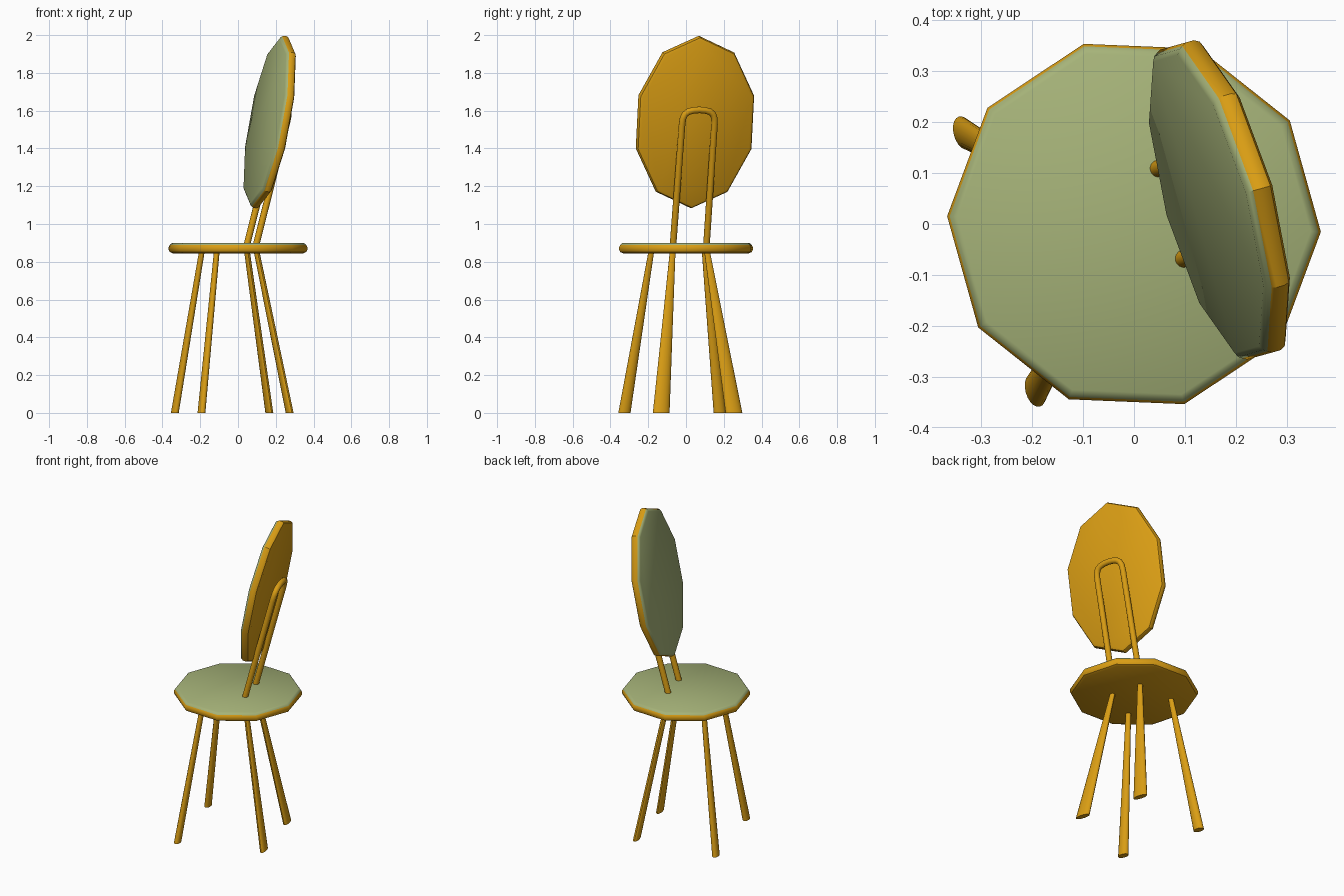
import bpy, bmesh, math
from mathutils import Matrix, Vector

if "Cube" in bpy.data.objects:
    bpy.data.objects.remove(bpy.data.objects["Cube"])

TURN = math.radians(15.6)          # the whole chair is turned about z
LEAN = math.radians(10.5)          # backrest lean
Z = Vector((0, 0, 1))
BACK = Vector((math.cos(TURN), math.sin(TURN), 0))    # towards the chair's back
SIDE = Vector((-math.sin(TURN), math.cos(TURN), 0))   # across the chair


def material(name, colour):
    m = bpy.data.materials.new(name)
    m.diffuse_color = (*colour, 1)
    m.use_nodes = True
    m.node_tree.nodes["Principled BSDF"].inputs["Base Color"].default_value = m.diffuse_color
    return m


WOOD = material("golden wood", (0.70, 0.34, 0.007))
GREEN = material("sage green", (0.38, 0.45, 0.19))


def at(back, side, z):
    return BACK * back + SIDE * side + Z * z


def finish(name, bm, mats):
    bmesh.ops.recalc_face_normals(bm, faces=bm.faces)
    me = bpy.data.meshes.new(name)
    bm.to_mesh(me)
    bm.free()
    ob = bpy.data.objects.new(name, me)
    bpy.context.collection.objects.link(ob)
    for m in mats:
        me.materials.append(m)
    bpy.ops.object.select_all(action='DESELECT')
    ob.select_set(True)
    bpy.context.view_layer.objects.active = ob
    bpy.ops.object.shade_smooth_by_angle(angle=math.radians(32))
    return ob


def loft(bm, rings):
    """Join equal rings of points into a closed solid."""
    vs = [[bm.verts.new(p) for p in r] for r in rings]
    n = len(vs[0])
    for a, b in zip(vs, vs[1:]):
        for i in range(n):
            j = (i + 1) % n
            bm.faces.new((a[i], a[j], b[j], b[i]))
    bm.faces.new(vs[0][::-1])
    bm.faces.new(vs[-1])


# ten-sided board with rounded rim: (inset, height) pairs, green above GREEN_FROM
PROFILE = [(0.020, -0.0275), (0.006, -0.021), (0.0, -0.010), (0.0, 0.006),
           (0.005, 0.015), (0.010, 0.022), (0.020, 0.0275)]
GREEN_FROM = 0.015


def board(name, rx, ry, phase, matrix):
    bm = bmesh.new()
    rings = []
    for inset, h in PROFILE:
        rings.append([Vector(((rx - inset) * math.cos(phase + i * math.tau / 10),
                              (ry - inset) * math.sin(phase + i * math.tau / 10), h))
                      for i in range(10)])
    loft(bm, rings)
    for f in bm.faces:
        f.material_index = int(min(v.co.z for v in f.verts) > GREEN_FROM - 1e-4)
    bm.transform(matrix)
    return finish(name, bm, [WOOD, GREEN])


# seat
board("seat", 0.367, 0.367, math.radians(-18),
      Matrix.Translation((0, 0, 0.8725)) @ Matrix.Rotation(TURN, 4, 'Z'))

# leaning oval backrest
up = BACK * math.sin(LEAN) + Z * math.cos(LEAN)
rear = BACK * math.cos(LEAN) - Z * math.sin(LEAN)
axes = Matrix((-SIDE, up, -rear)).transposed().to_4x4()
board("backrest", 0.332, 0.463, math.radians(90),
      Matrix.Translation(at(0.174, 0, 1.54)) @ axes)


# tapered legs that flare sideways into oval feet
def leg(name, foot, top, foot_size):
    bm = bmesh.new()
    rings = []
    for (b, s), z, (rb, rs) in ((foot, 0, foot_size), (top, 0.86, (0.015, 0.015))):
        rings.append([at(b + rb * math.cos(t), s + rs * math.sin(t), z)
                      for t in (i * math.tau / 20 for i in range(20))])
    loft(bm, rings)
    finish(name, bm, [WOOD])


for label, s in (("left", 1), ("right", -1)):
    leg("front_leg_" + label, (-0.274, s * 0.262), (-0.157, s * 0.146), (0.0195, 0.0335))
    leg("back_leg_" + label, (0.228, s * 0.200), (0.075, s * 0.094), (0.0175, 0.046))

# bent rod that carries the backrest
half = [(0.092, 0.86), (0.089, 1.53), (0.086, 1.560), (0.076, 1.582),
        (0.058, 1.595), (0.030, 1.602)]
path = [(-s, z) for s, z in half] + [(0, 1.604)] + [(s, z) for s, z in half[::-1]]
pts = [at(0.077 + (z - 0.9) * 0.262, s, z) for s, z in path]
slope = (BACK * 0.262 + Z).normalized()
out = SIDE.cross(slope).normalized()      # normal of the rod's plane
bm = bmesh.new()
rings = []
for i, p in enumerate(pts):
    tangent = (pts[min(i + 1, len(pts) - 1)] - pts[max(i - 1, 0)]).normalized()
    across = tangent.cross(out)
    rings.append([p + 0.0175 * (out * math.cos(t) + across * math.sin(t))
                  for t in (k * math.tau / 16 for k in range(16))])
loft(bm, rings)
finish("back_support", bm, [WOOD])
